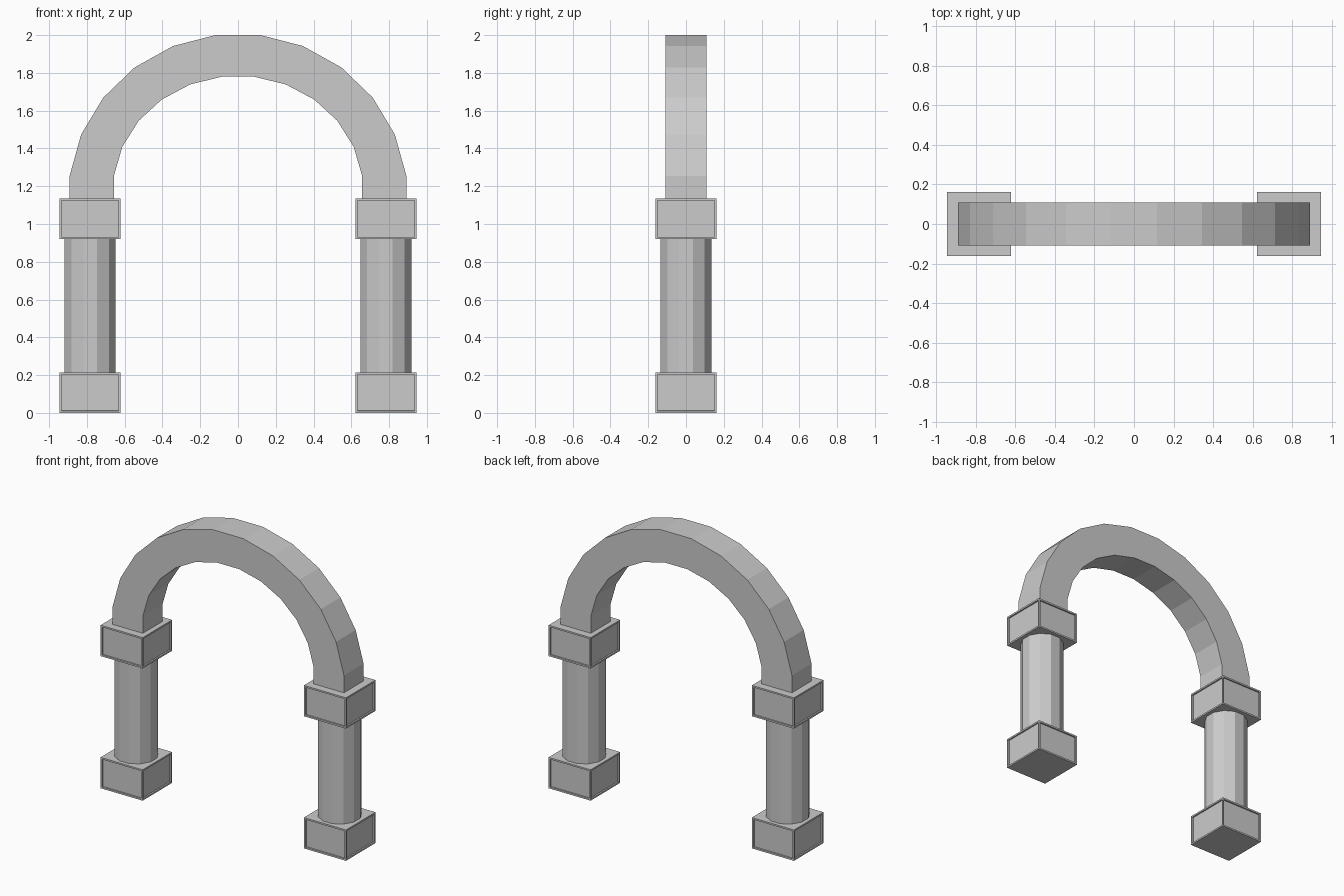
import bpy, bmesh
from math import sin, cos, radians
from mathutils import Matrix

cube = bpy.data.objects.get("Cube")
if cube:
    bpy.data.objects.remove(cube)

stone = bpy.data.materials.new("grey stone")
stone.use_nodes = True
GREY = (0.6, 0.6, 0.6, 1)
stone.diffuse_color = GREY
stone.node_tree.nodes["Principled BSDF"].inputs["Base Color"].default_value = GREY


def finish(name, bm):
    bmesh.ops.recalc_face_normals(bm, faces=bm.faces)
    mesh = bpy.data.meshes.new(name)
    bm.to_mesh(mesh)
    bm.free()
    mesh.materials.append(stone)
    obj = bpy.data.objects.new(name, mesh)
    bpy.context.collection.objects.link(obj)
    return obj


def block(name, x, bottom, width=0.324, height=0.215):
    """Square block with a recessed panel on each of its four sides."""
    bm = bmesh.new()
    place = Matrix.Translation((x, 0, bottom + height / 2)) @ Matrix.Diagonal((width, width, height, 1))
    bmesh.ops.create_cube(bm, size=1, matrix=place)
    bm.normal_update()
    sides = [f for f in bm.faces if abs(f.normal.z) < 0.5]
    bmesh.ops.inset_individual(bm, faces=sides, thickness=0.016)
    # A second, nearly zero-width inset pushes the panel inwards
    bmesh.ops.inset_individual(bm, faces=sides, thickness=0.0005, depth=-0.01)
    finish(name, bm)


def shaft(name, x, bottom=0.2, top=0.93, radius=0.14):
    """Twelve-sided column with a flat side to the front."""
    bm = bmesh.new()
    place = Matrix.Translation((x, 0, (bottom + top) / 2)) @ Matrix.Rotation(radians(15), 4, "Z")
    bmesh.ops.create_cone(bm, cap_ends=True, segments=12, radius1=radius, radius2=radius,
                          depth=top - bottom, matrix=place)
    finish(name, bm)


# Columns with their base and top blocks
for side, x in (("right", -0.783), ("left", 0.783)):
    block(side + "_base", x, 0)
    shaft(side + "_shaft", x)
    block(side + "_capital", x, 0.92)

# Arch: band between two half ellipses, its feet sunk into the capitals
DEPTH = 0.108
angles = [radians(-7.5 + 15 * i) for i in range(14)]
bm = bmesh.new()
rings = []
for a in angles:
    outer = (0.899 * cos(a), 1.142 + 0.866 * sin(a))
    inner = (0.663 * cos(a), 1.175 + 0.61 * sin(a))
    rings.append([bm.verts.new((p[0], y, p[1])) for p, y in
                  ((outer, -DEPTH), (outer, DEPTH), (inner, DEPTH), (inner, -DEPTH))])
for r, s in zip(rings, rings[1:]):
    for i in range(4):
        j = (i + 1) % 4
        bm.faces.new((r[i], r[j], s[j], s[i]))
bm.faces.new(rings[0])
bm.faces.new(rings[-1])
finish("arch", bm)
